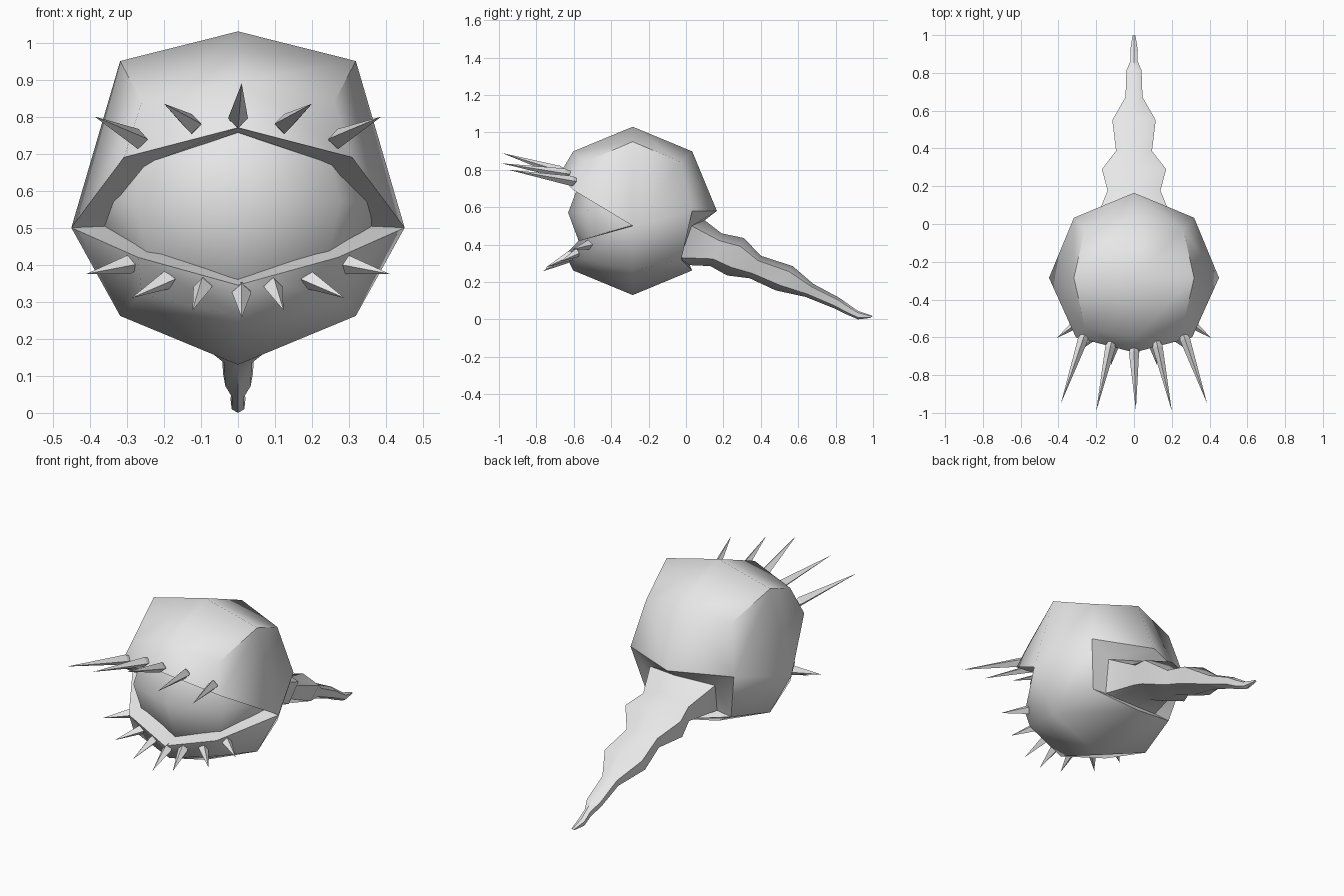
import bpy, bmesh, math
from mathutils import Vector

cube = bpy.data.objects.get("Cube")
if cube:
    bpy.data.objects.remove(cube, do_unlink=True)

grey = bpy.data.materials.new("plain_grey")
grey.use_nodes = True
grey.diffuse_color = (0.8, 0.8, 0.8, 1)
grey.node_tree.nodes["Principled BSDF"].inputs["Base Color"].default_value = (0.8, 0.8, 0.8, 1)


def finish(name, bm, smooth=None, recalc=True):
    if recalc:
        bmesh.ops.recalc_face_normals(bm, faces=bm.faces[:])
    mesh = bpy.data.meshes.new(name)
    bm.to_mesh(mesh)
    bm.free()
    mesh.materials.append(grey)
    ob = bpy.data.objects.new(name, mesh)
    bpy.context.collection.objects.link(ob)
    if smooth:
        bpy.ops.object.select_all(action='DESELECT')
        ob.select_set(True)
        bpy.context.view_layer.objects.active = ob
        bpy.ops.object.shade_smooth_by_angle(angle=math.radians(smooth))
    return ob


def sphere_quads():
    """Quads of a cube cut 2x2 per side, as grid keys in -1..1."""
    for axis in range(3):
        for side in (-1, 1):
            for a in (-1, 0):
                for b in (-1, 0):
                    quad = []
                    for da, db in ((0, 0), (1, 0), (1, 1), (0, 1)):
                        k = [a + da, b + db]
                        k.insert(axis, side)
                        quad.append(tuple(k))
                    yield quad if side > 0 else quad[::-1]


def bridge(bm, r0, r1):
    n = len(r0)
    for i in range(n):
        bm.faces.new((r0[i], r0[(i + 1) % n], r1[(i + 1) % n], r1[i]))


# Body: coarse ball whose front edge row is split into an upper and a lower lid
centre = Vector((0, -0.285, 0.58))
bm = bmesh.new()
verts = {}


def body_position(key, lid):
    i, j, k = key
    if lid == 'upper':
        return (i * 0.308, -0.60 if i else -0.68, 0.69 if i else 0.77)
    if lid == 'lower':
        return (i * 0.27, -0.575 if i else -0.645, 0.42 if i else 0.345)
    p = centre + Vector(key).normalized() * 0.45
    if i and not j and not k:
        p.z = 0.50                       # corners of the opening
    if i and not j and k == 1:
        p.z = 0.95                       # raised brow
    return p


def body_vert(key, upper):
    lid = ('upper' if upper else 'lower') if key[1] == -1 and key[2] == 0 else ''
    if (key, lid) not in verts:
        verts[key, lid] = bm.verts.new(body_position(key, lid))
    return verts[key, lid]


for quad in sphere_quads():
    if all(k[1] == 1 and k[2] <= 0 for k in quad):
        continue                         # open where the tail joins
    upper = sum(k[2] for k in quad) > 0
    bm.faces.new([body_vert(k, upper) for k in quad])

# Lips: ring of faces leading in from the opening to the eye
loop = [verts[(1, 0, 0), '']]
loop += [verts[(i, -1, 0), 'upper'] for i in (1, 0, -1)]
loop += [verts[(-1, 0, 0), '']]
loop += [verts[(i, -1, 0), 'lower'] for i in (-1, 0, 1)]
inner = []
for v in loop:
    d = v.co - centre
    inner.append(bm.verts.new(centre + Vector((d.x * 0.72, d.y * 0.72, d.z * 0.93))))
bridge(bm, loop, inner)

# Recess around the root of the tail
rim = [verts[k, ''] for k in ((-1, 1, 0), (0, 1, 0), (1, 1, 0),
                              (1, 1, -1), (0, 1, -1), (-1, 1, -1))]
root_points = [(-0.20, 0.03, 0.50), (0, 0.10, 0.53), (0.20, 0.03, 0.50),
               (0.17, -0.03, 0.33), (0, 0.02, 0.29), (-0.17, -0.03, 0.33)]
bridge(bm, rim, [bm.verts.new(p) for p in root_points])
finish("body", bm, 50)

# Eyeball seen between the lids
bm = bmesh.new()
eye = {}
for quad in sphere_quads():
    for k in quad:
        if k not in eye:
            d = Vector(k).normalized()
            eye[k] = bm.verts.new((d.x * 0.39, -0.28 + d.y * 0.35, 0.57 + d.z * 0.39))
    bm.faces.new([eye[k] for k in quad])
finish("eyeball", bm, 60)

# Tail: six-sided rings given as top y, top z, bottom y, bottom z, half width
rings = [
    (0.19, 0.46, 0.13, 0.285, 0.14),
    (0.31, 0.435, 0.22, 0.235, 0.17),
    (0.40, 0.34, 0.34, 0.22, 0.095),
    (0.57, 0.285, 0.48, 0.155, 0.115),
    (0.68, 0.19, 0.64, 0.12, 0.045),
    (0.82, 0.115, 0.79, 0.06, 0.04),
    (0.87, 0.08, 0.85, 0.03, 0.018),
    (0.92, 0.045, 0.92, 0.0, 0.02),
    (1.0, 0.018, 0.985, 0.008, 0.008),
]
bm = bmesh.new()
prev = [bm.verts.new(p) for p in root_points]
for ty, tz, by, bz, w in rings:
    top, bottom = Vector((0, ty, tz)), Vector((0, by, bz))
    shoulder, belly = top.lerp(bottom, 0.22), top.lerp(bottom, 0.78)
    side = Vector((w, 0, 0))
    ring = [bm.verts.new(p) for p in (shoulder - side, top, shoulder + side,
                                      belly + side * 0.85, bottom, belly - side * 0.85)]
    bridge(bm, prev, ring)
    prev = ring
bm.faces.new(prev)
finish("tail", bm, 45)


# Lashes: four-sided spikes with a short blunt root
def spike(name, base, tip, radius):
    base, tip = Vector(base), Vector(tip)
    d = (tip - base).normalized()
    across = d.cross(Vector((0, 0, 1))).normalized()
    up = across.cross(d)
    bm = bmesh.new()
    rows = []
    for back, r in ((0, radius), (-0.03, radius * 0.65)):
        rows.append([bm.verts.new(base + d * back + across * r * x + up * r * z)
                     for x, z in ((1, 0), (0, 1), (-1, 0), (0, -1))])
    bridge(bm, rows[0], rows[1])
    bm.faces.new(rows[1])
    point = bm.verts.new(tip)
    for i in range(4):
        bm.faces.new((rows[0][i], rows[0][(i + 1) % 4], point))
    finish(name, bm)


upper = [((0.0, -0.68, 0.795), (0.01, -0.985, 0.89)),
         ((0.125, -0.65, 0.78), (0.20, -0.99, 0.835)),
         ((0.27, -0.61, 0.74), (0.387, -0.95, 0.80))]
lower = [((0.01, -0.64, 0.325), (0.01, -0.765, 0.257)),
         ((0.095, -0.62, 0.34), (0.123, -0.75, 0.277)),
         ((0.19, -0.575, 0.36), (0.288, -0.67, 0.31)),
         ((0.295, -0.52, 0.40), (0.41, -0.605, 0.375))]
for label, lashes, radius in (("upper", upper, 0.027), ("lower", lower, 0.026)):
    for n, (base, tip) in enumerate(lashes):
        if n == 0:
            spike(label + "_lash_middle", base, tip, radius)
            continue
        for side, s in (("left", 1), ("right", -1)):
            spike(f"{label}_lash_{side}_{n}", (base[0] * s, *base[1:]),
                  (tip[0] * s, *tip[1:]), radius)
